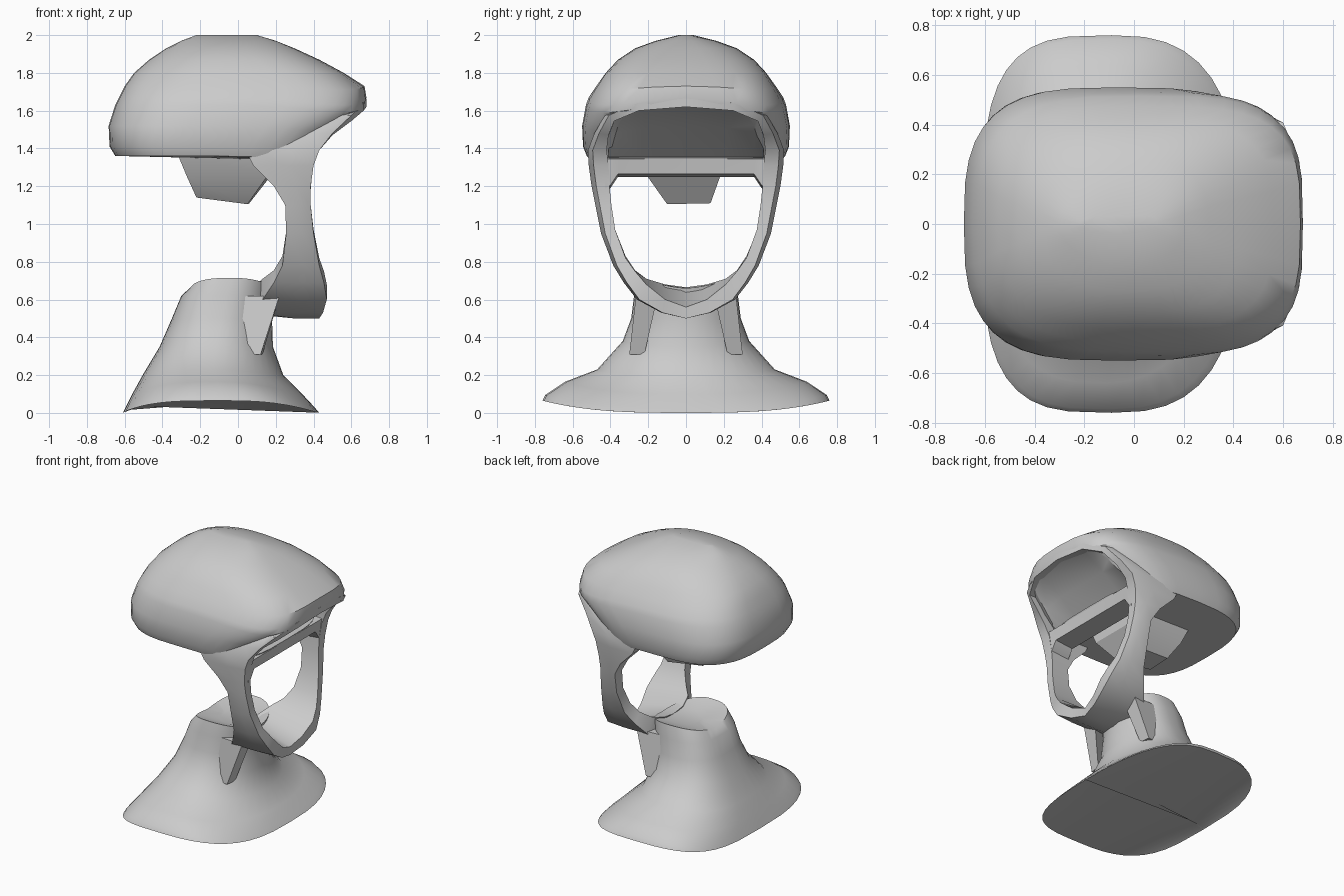
import bpy, bmesh, math
from mathutils import Vector

old = bpy.data.objects.get("Cube")
if old:
    bpy.data.objects.remove(old, do_unlink=True)

grey = bpy.data.materials.new("plain grey")
grey.use_nodes = True
colour = (0.6, 0.6, 0.6, 1)
grey.diffuse_color = colour
grey.node_tree.nodes["Principled BSDF"].inputs["Base Color"].default_value = colour


def finish(name, bm, angle=40):
    """Turn a bmesh into a named, smooth shaded object."""
    bmesh.ops.recalc_face_normals(bm, faces=bm.faces)
    mesh = bpy.data.meshes.new(name)
    bm.to_mesh(mesh)
    bm.free()
    mesh.materials.append(grey)
    obj = bpy.data.objects.new(name, mesh)
    bpy.context.collection.objects.link(obj)
    shade(obj, angle)
    return obj


def shade(obj, angle):
    bpy.ops.object.select_all(action='DESELECT')
    obj.select_set(True)
    bpy.context.view_layer.objects.active = obj
    bpy.ops.object.shade_smooth_by_angle(angle=math.radians(angle))


def loft(name, rings, angle=40, closed=False):
    """Skin rings of points; either join the last to the first or cap both ends."""
    bm = bmesh.new()
    loops = [[bm.verts.new(p) for p in ring] for ring in rings]
    count = len(loops[0])
    following = loops[1:] + loops[:1] if closed else loops[1:]
    for a, b in zip(loops, following):
        for i in range(count):
            j = (i + 1) % count
            bm.faces.new((a[i], a[j], b[j], b[i]))
    if not closed:
        bm.faces.new(loops[0])
        bm.faces.new(loops[-1])
    return finish(name, bm, angle)


def oval(back, front, half_width, powers, height, steps=40):
    """Rounded-square ring with its own squareness at back and front."""
    ring = []
    for i in range(steps):
        t = math.tau * i / steps
        c, s = math.cos(t), math.sin(t)
        power = powers[c > 0]
        x = (back + front) / 2 + (front - back) / 2 * math.copysign(abs(c) ** (2 / power), c)
        y = half_width * math.copysign(abs(s) ** (2 / power), s)
        ring.append(Vector((x, y, height(x, y))))
    return ring


# Cap: height, back x, front x, half width, squareness
cap_levels = [
    (1.36, -.65, .40, .525, 3.1), (1.41, -.68, .43, .545, 3.1),
    (1.52, -.685, .54, .55, 3.1), (1.63, -.65, .67, .53, 3.1),
    (1.67, -.63, .68, .515, 3.1), (1.73, -.6, .67, .475, 3),
    (1.8, -.55, .56, .425, 2.7), (1.87, -.47, .43, .36, 2.4),
    (1.93, -.38, .3, .27, 2.2), (1.97, -.3, .2, .16, 2), (2, -.22, .1, .04, 2),
]
cap_rings = []
for z, back, front, wide, power in cap_levels:
    droop = .7 if z < 1.7 else .4 if z < 1.8 else 0
    tilt = .04 if z < 1.4 else 0
    cap_rings.append(oval(back, front, wide, (power, power + .5),
                          lambda x, y: z - tilt * max(x, 0) - droop * max(x, 0) ** 2 * y * y))
cap = loft("cap", cap_rings)

# Hollow below the brow, cut from the sloping front of the cap
hollow_profile = [(.9, 1.63), (.64, 1.62), (.46, 1.51), (.27, 1.355), (.9, 1.355)]
cutter = loft("hollow_cutter", [
    [(x, side * w, z - drop * (z > 1.5)) for x, z in hollow_profile]
    for side, w, drop in ((-1, .41, .07), (-1, .36, .03), (-1, .22, 0),
                          (1, .22, 0), (1, .36, .03), (1, .41, .07))])
cutter.hide_render = True
cut = cap.modifiers.new("hollow", 'BOOLEAN')
cut.operation = 'DIFFERENCE'
cut.object = cutter
bpy.context.view_layer.objects.active = cap
bpy.ops.object.modifier_apply(modifier=cut.name)
bpy.data.objects.remove(cutter, do_unlink=True)
shade(cap, 35)

# Face frame, one loop from brow to chin:
# front x, back x, outer y, inner y, outer z, inner z, back inner z
frame_rows = [
    (.68, .6, 0, 0, 1.665, 1.62, 1.62), (.665, .55, .27, .25, 1.64, 1.6, 1.6),
    (.6, .45, .43, .38, 1.575, 1.545, 1.545), (.5, .25, .485, .41, 1.48, 1.47, 1.46),
    (.43, .04, .52, .42, 1.39, 1.39, 1.39),
    (.4, .08, .515, .41, 1.31, 1.31, 1.31), (.385, .19, .5, .405, 1.2, 1.2, 1.2),
    (.385, .25, .48, .395, 1.1, 1.1, 1.1), (.4, .255, .45, .375, .95, .97, .96),
    (.43, .235, .385, .32, .78, .82, .83), (.455, .19, .33, .27, .69, .75, .755),
    (.47, .13, .26, .21, .6, .68, .71), (.45, .1, .13, .11, .53, .6, .68),
    (.43, .1, 0, 0, .5, .56, .665),
]


def frame_section(row, side):
    front, back, outer, inner, low, high, rear = row
    middle = back + (front - back) * .6
    return [(front, side * inner, high), (front, side * outer * .95, low),
            (middle, side * outer, low), (back, side * outer, max(low, .52)),
            (back, side * inner, rear)]


loft("face_frame", [frame_section(r, 1) for r in frame_rows]
     + [frame_section(r, -1) for r in reversed(frame_rows[1:-1])], closed=True)

# Brow bar closing the top of the face opening, with rounded lower corners
loft("brow_bar", [[(x, y, z + lift) for x, z in ((.24, 1.25), (.385, 1.265))]
                  + [(.4, y, 1.345), (.24, y, 1.36)]
                  for y, lift in ((-.43, -.08), (-.4, -.06), (-.36, 0),
                                  (.36, 0), (.4, -.06), (.43, -.08))])

# Neck flaring into the shoulder collar, starting from the arched underside:
# height, back x, front x, half width, squareness
neck_levels = [
    (0, -.61, .43, .01, 3.4),
    (0, -.61, .43, .76, 3.4), (.03, -.595, .405, .745, 3.3), (.1, -.56, .34, .64, 2.9),
    (.2, -.505, .24, .47, 2.6), (.35, -.415, .185, .335, 2.5), (.5, -.35, .18, .29, 2.6),
    (.62, -.3, .18, .275, 2.8), (.66, -.25, .19, .255, 2.8), (.665, -.12, .1, .12, 2),
]
neck_rings = []
for z, back, front, wide, power in neck_levels:
    # The collar edge lifts at the sides and the neck top is dished
    lift = .065 if z < .15 else .03 if z < .4 else .055 if z == .66 else 0
    curve = 3 if z < .4 else 1.5
    neck_rings.append(oval(back, front, wide, (power, max(2, power - .7)),
                           lambda x, y: z + lift * abs(y / wide) ** curve))
loft("neck_and_collar", neck_rings)

# Webs joining the jaw to the neck
for label, side in (("left", 1), ("right", -1)):
    loft("jaw_web_" + label, [
        [(0, side * .28, .31), (.12, side * .3, .31), (.13, side * .22, .31)],
        [(0, side * .25, .62), (.22, side * .265, .62), (.22, side * .15, .62)]], 20)

# Faceted lump hanging below the cap
loft("under_lump", [
    [(-.32, -.24, 1.37), (.17, -.24, 1.34), (.17, .2, 1.34), (-.32, .2, 1.37)],
    [(-.27, -.2, 1.25), (.16, -.21, 1.26), (.17, .18, 1.25), (-.27, .17, 1.25)],
    [(-.22, -.09, 1.14), (.05, -.1, 1.105), (.06, .13, 1.11), (-.21, .1, 1.14)]], 20)
